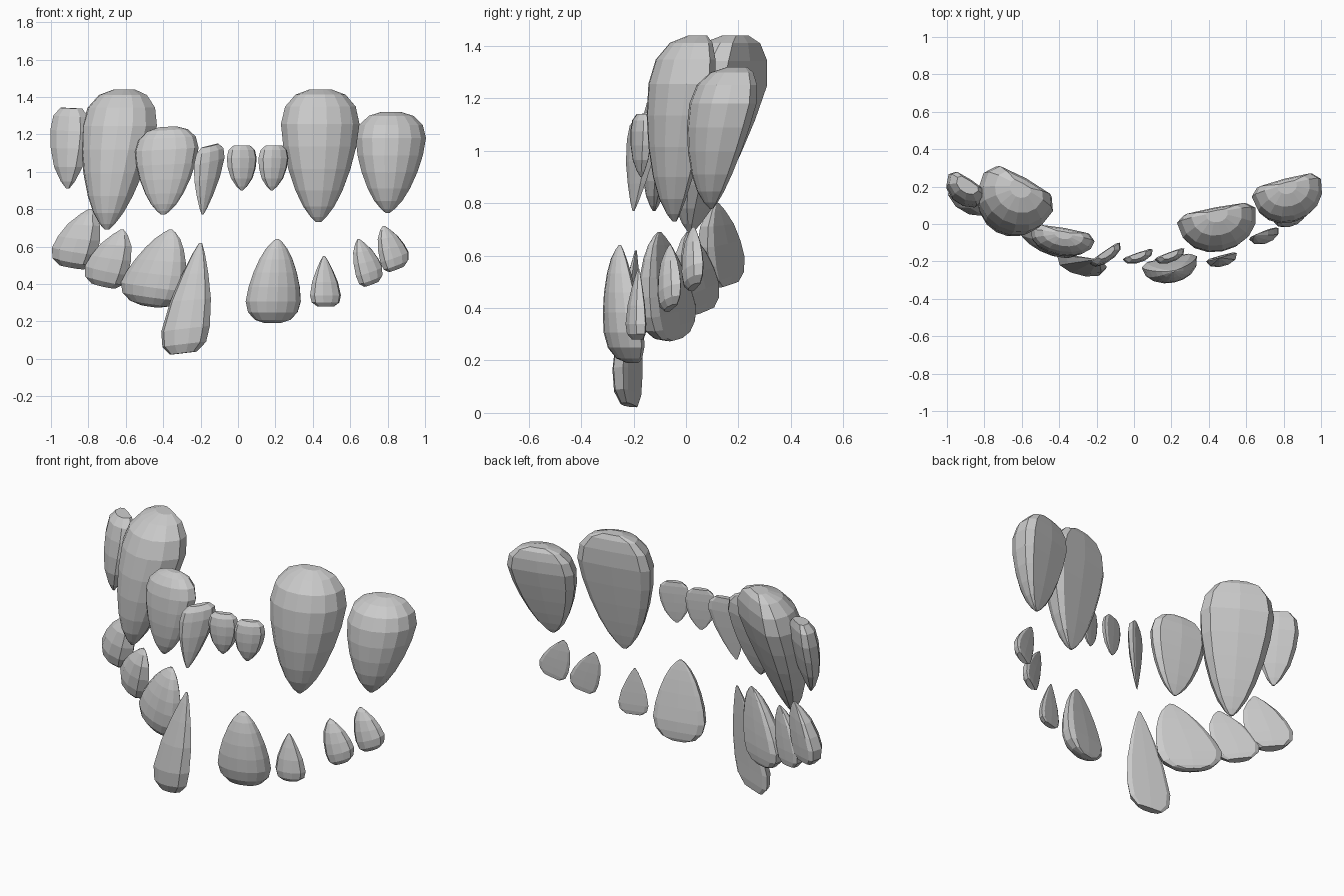
import bpy, bmesh, math
from mathutils import Vector

if "Cube" in bpy.data.objects:
    bpy.data.objects.remove(bpy.data.objects["Cube"])

# width profiles from tip (0) to root (1): (position, relative width)
FINE = [(0, .06), (.04, .2), (.12, .4), (.24, .6), (.4, .79), (.57, .93), (.74, 1), (.87, .9), (.96, .64), (1, .28)]
COARSE = [(0, .06), (.1, .26), (.28, .54), (.52, .84), (.78, 1), (.92, .9), (1, .55)]
STOUT = [(0, .08), (.09, .36), (.27, .72), (.5, .93), (.72, 1), (.9, .88), (1, .55)]
PEAK = .77


def tooth(name, tip, left, right, root_z, depth, slant=0, profile=FINE, back=.2):
    """Lofted tooth: domed front, nearly flat back, leaning from tip to root."""
    tip, left, right = Vector(tip), Vector(left), Vector(right)
    mid = (left + right) / 2
    half = (right - left) / 2
    across = half.normalized()
    outward = Vector((across.y, -across.x))
    n = 8 if profile is FINE else 5
    section = [(-math.cos(math.pi * i / n), math.sin(math.pi * i / n) ** .85) for i in range(n + 1)]
    section += [(.8, -back * .85), (0, -back), (-.8, -back * .85)]
    bm = bmesh.new()
    rings = []
    for t, f in profile:
        centre = tip.xy.lerp(mid, t / PEAK) if t < PEAK else mid + (mid - tip.xy) * (t - PEAK) * .6
        ring = []
        for u, v in section:
            p = centre + half * (u * f) + outward * (v * depth * f)
            z = tip.z + (root_z - tip.z) * t + slant * u * f * half.x * min(1, t * 1.3)
            ring.append(bm.verts.new((p.x, p.y, z)))
        rings.append(ring)
    for a, b in zip(rings, rings[1:]):
        for i in range(len(a)):
            j = (i + 1) % len(a)
            bm.faces.new((a[i], a[j], b[j], b[i]))
    bm.faces.new(rings[0])
    bm.faces.new(rings[-1])
    bmesh.ops.recalc_face_normals(bm, faces=bm.faces)
    mesh = bpy.data.meshes.new(name)
    bm.to_mesh(mesh)
    bm.free()
    bpy.context.collection.objects.link(bpy.data.objects.new(name, mesh))


# upper row, left to right: tip, left edge, right edge, root height, depth
upper = [
    ((-.91, .14, .91), (-.99, .27), (-.79, .14), 1.34, .09, -.05, STOUT, .4),
    ((-.70, .02, .69), (-.80, .28), (-.43, .075), 1.44, .21, 0, FINE, .35),
    ((-.40, -.12, .77), (-.55, -.03), (-.21, -.09), 1.24, .10, .06, FINE, .4),
    ((-.19, -.20, .77), (-.235, -.21), (-.075, -.10), 1.14, .05, .25, COARSE),
    ((.02, -.17, .90), (-.06, -.19), (.10, -.135), 1.14, .045, 0, STOUT),
    ((.18, -.17, .90), (.11, -.19), (.27, -.13), 1.14, .045, 0, STOUT),
    ((.43, -.04, .73), (.23, .01), (.65, .09), 1.44, .19),
    ((.80, .10, .78), (.63, .15), (1.0, .245), 1.32, .18, 0, FINE, .25),
]
# lower row
lower = [
    ((-.79, .12, .80), (-.99, .225), (-.76, .09), .49, .10, -.2, STOUT),
    ((-.62, .01, .69), (-.82, .13), (-.595, .0), .39, .08, -.25, STOUT),
    ((-.36, -.10, .69), (-.62, .04), (-.29, -.13), .28, .11, -.15, FINE),
    ((-.20, -.19, .62), (-.41, -.17), (-.15, -.24), .03, .07, .12, COARSE),
    ((.21, -.25, .64), (.04, -.23), (.335, -.17), .19, .11),
    ((.46, -.18, .55), (.385, -.20), (.55, -.155), .28, .05, 0, COARSE),
    ((.645, -.06, .64), (.635, -.085), (.775, -.02), .40, .05, .4, STOUT),
    ((.78, .03, .71), (.765, .01), (.915, .065), .48, .05, .4, STOUT),
]
for label, row in (("upper_tooth", upper), ("lower_tooth", lower)):
    for k, spec in enumerate(row):
        tooth(f"{label}_{k + 1}", *spec)
